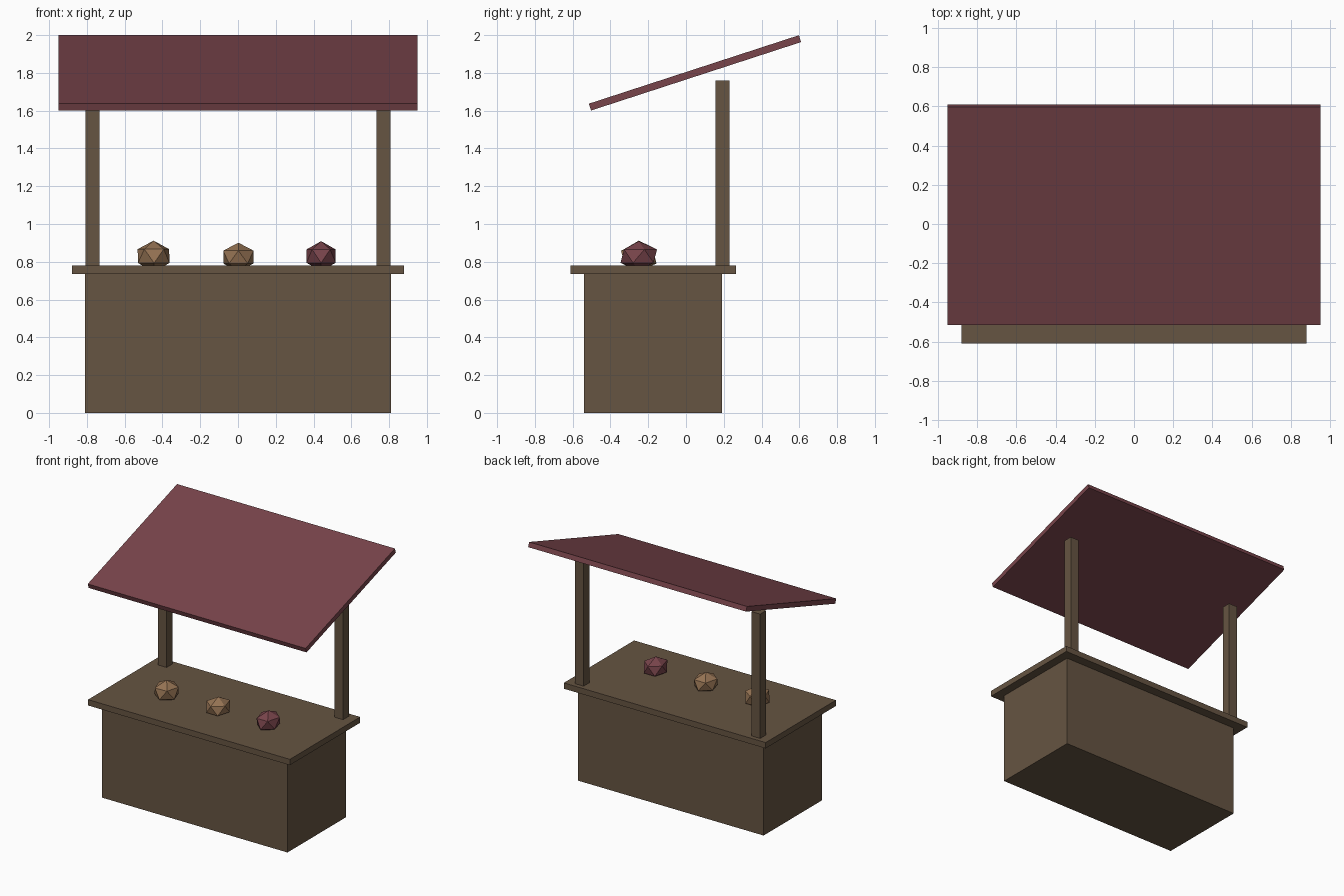
import bpy, bmesh, math
from mathutils import Matrix

if "Cube" in bpy.data.objects:
    bpy.data.objects.remove(bpy.data.objects["Cube"])


def material(name, rgb):
    m = bpy.data.materials.new(name)
    m.diffuse_color = (*rgb, 1.0)
    m.use_nodes = True
    m.node_tree.nodes["Principled BSDF"].inputs["Base Color"].default_value = m.diffuse_color
    return m


WOOD = material("brown wood", (0.133, 0.089, 0.054))
CLOTH = material("dark red", (0.188, 0.058, 0.070))
TAN = material("tan", (0.301, 0.171, 0.087))


def finish(bm, name, mat):
    me = bpy.data.meshes.new(name)
    bm.to_mesh(me)
    bm.free()
    me.materials.append(mat)
    ob = bpy.data.objects.new(name, me)
    bpy.context.collection.objects.link(ob)
    return ob


def box(name, mat, centre, size, tilt=0.0):
    bm = bmesh.new()
    bmesh.ops.create_cube(bm, size=1.0, matrix=Matrix.Diagonal((*size, 1.0)))
    ob = finish(bm, name, mat)
    ob.location = centre
    ob.rotation_euler.x = tilt
    return ob


def goods(name, mat, centre, size, turn):
    # squashed twenty-sided lump, slightly sunk into the counter
    bm = bmesh.new()
    bmesh.ops.create_icosphere(bm, subdivisions=1, radius=1.0)
    bm.transform(Matrix.Diagonal((*size, 1.0)) @ Matrix.Rotation(math.radians(turn), 4, 'Z'))
    ob = finish(bm, name, mat)
    ob.location = centre
    return ob


# counter
box("counter_body", WOOD, (0, -0.175, 0.3675), (1.62, 0.73, 0.735))
box("counter_top", WOOD, (0, -0.173, 0.757), (1.76, 0.875, 0.046))

# rear posts
for side, x in (("left", -0.77), ("right", 0.77)):
    box(side + "_post", WOOD, (x, 0.193, 1.265), (0.075, 0.073, 0.99))

# sloping awning, higher at the back
box("awning", CLOTH, (0, 0.0475, 1.80), (1.90, 1.17, 0.038), 0.315)

# goods on display
goods("goods_left", TAN, (-0.447, -0.25, 0.83), (0.098, 0.105, 0.082), 20)
goods("goods_middle", TAN, (0.002, -0.25, 0.825), (0.094, 0.105, 0.076), 54)
goods("goods_right", CLOTH, (0.44, -0.25, 0.83), (0.091, 0.108, 0.079), 90)
